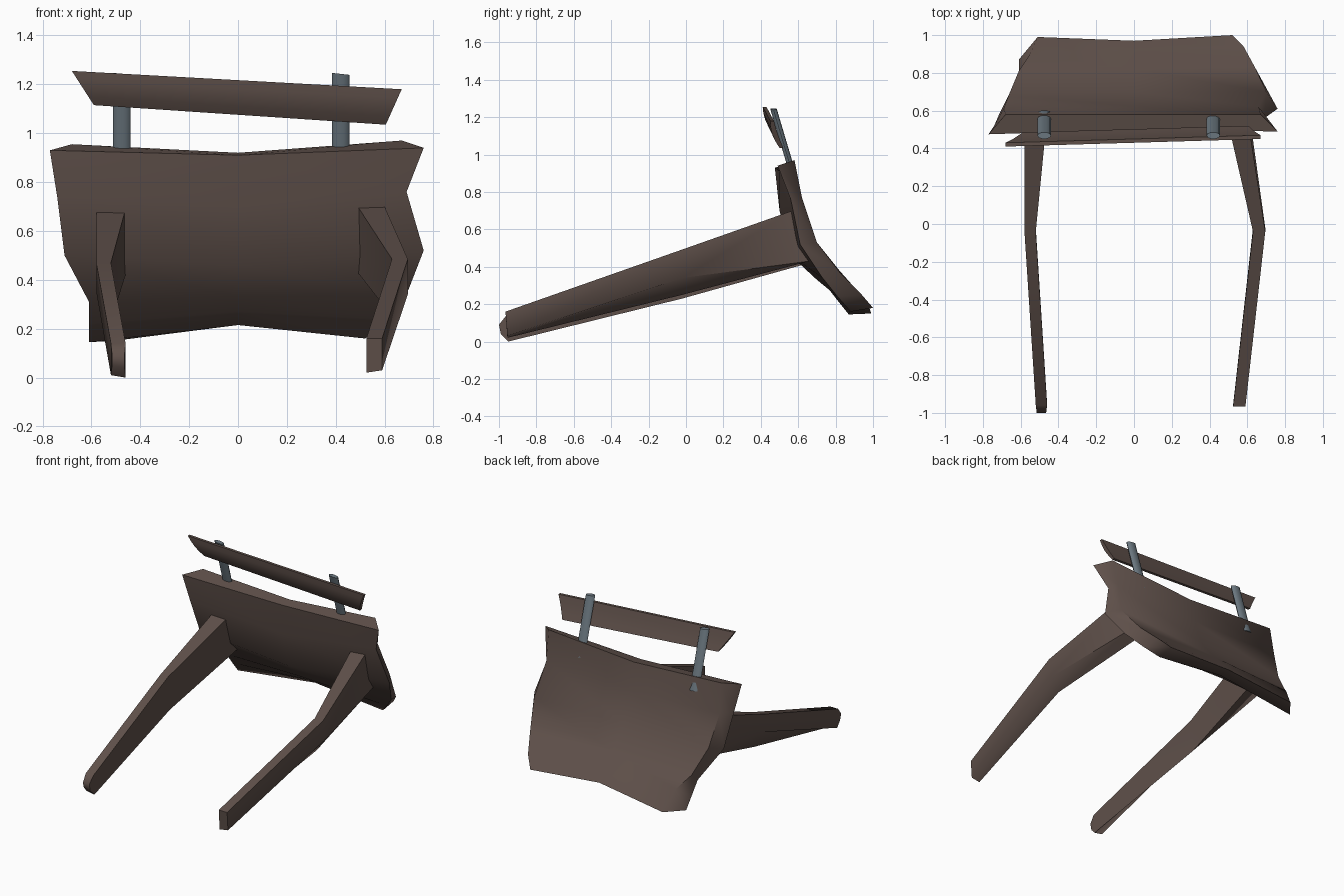
import bpy
import bmesh
import math
from mathutils import Vector

default_cube = bpy.data.objects.get("Cube")
if default_cube:
    bpy.data.objects.remove(default_cube, do_unlink=True)


def make_material(name, color):
    mat = bpy.data.materials.new(name)
    mat.use_nodes = True
    mat.diffuse_color = color
    mat.node_tree.nodes["Principled BSDF"].inputs["Base Color"].default_value = color
    return mat


brown = make_material("dark brown", (0.115, 0.081, 0.069, 1))
steel = make_material("blue grey steel", (0.15, 0.19, 0.22, 1))


def finish(bm, name, mat, angle):
    """Turn a bmesh into a smooth shaded object that keeps its sharp edges."""
    bmesh.ops.recalc_face_normals(bm, faces=bm.faces)
    mesh = bpy.data.meshes.new(name)
    bm.to_mesh(mesh)
    bm.free()
    mesh.materials.append(mat)
    obj = bpy.data.objects.new(name, mesh)
    bpy.context.collection.objects.link(obj)
    bpy.ops.object.select_all(action="DESELECT")
    obj.select_set(True)
    bpy.context.view_layer.objects.active = obj
    bpy.ops.object.shade_smooth_by_angle(angle=math.radians(angle))
    return obj


def loft(name, rings, mat, angle):
    """Skin a row of closed cross-sections and cap both ends."""
    bm = bmesh.new()
    loops = [[bm.verts.new(point) for point in ring] for ring in rings]
    count = len(loops[0])
    for near, far in zip(loops, loops[1:]):
        for i in range(count):
            j = (i + 1) % count
            bm.faces.new((near[i], near[j], far[j], far[i]))
    bm.faces.new(loops[0])
    bm.faces.new(loops[-1])
    return finish(bm, name, mat, angle)


def slab(name, front_rows, back_rows, mat, angle):
    """Join a front and a back sheet of points, row by row, into a solid."""
    rings = [front + back[::-1] for front, back in zip(front_rows, back_rows)]
    return loft(name, rings, mat, angle)


# Bent main panel: rows run from the top edge down to the bottom lip
panel_front = [
    [(-.77, .475, .93), (0, .5, .91), (.76, .49, .94)],
    [(-.74, .52, .74), (0, .5, .7), (.69, .56, .76)],
    [(-.71, .59, .5), (0, .56, .46), (.76, .61, .52)],
    [(-.61, .74, .31), (0, .7, .33), (.69, .73, .34)],
    [(-.61, .81, .22), (0, .79, .27), (.6, .81, .24)],
    [(-.61, .87, .145), (0, .88, .215), (.52, .88, .16)],
]
panel_back = [
    [(-.68, .58, .955), (0, .58, .92), (.67, .58, .97)],
    [(-.69, .61, .75), (0, .62, .74), (.66, .62, .77)],
    [(-.66, .69, .53), (0, .7, .53), (.7, .7, .53)],
    [(-.61, .81, .37), (0, .82, .38), (.64, .83, .36)],
    [(-.55, .9, .29), (0, .925, .26), (.58, .94, .25)],
    [(-.51, .99, .15), (0, .97, .215), (.52, 1, .18)],
]
slab("main_panel", panel_front, panel_back, brown, 62)


# Tapered arms: each ring has an inner and outer edge, a depth and heights
def arm_ring(inner, outer, y_top, y_low, top, low_outer, low_inner):
    return [(inner, y_top, top), (outer, y_top, top),
            (outer, y_low, low_outer), (inner, y_low, low_inner)]


loft("left_arm", [
    arm_ring(.49, .60, .57, .66, .70, .43, .43),
    arm_ring(.63, .695, -.04, -.02, .485, .34, .25),
    arm_ring(.525, .59, -.965, -.955, .16, .03, .02),
], brown, 62)
loft("right_arm", [
    arm_ring(-.46, -.58, .57, .66, .69, .43, .42),
    arm_ring(-.52, -.58, -.04, -.02, .47, .35, .23),
    arm_ring(-.46, -.52, -.96, -.95, .14, .01, 0),
    arm_ring(-.465, -.515, -1, -.99, .09, .05, .04),
], brown, 62)


# Slanted top board with a bowed front and a flat back
board_ends = [((-.68, .41, 1.255), (-.59, .465, 1.115)),
              ((.67, .45, 1.18), (.605, .50, 1.035))]


def board_sheet(bow, shift, steps=4):
    rows = []
    for step in range(steps + 1):
        factor = step / steps
        push = Vector((0, shift - bow * math.sin(math.pi * factor), 0))
        rows.append([Vector(top).lerp(Vector(low), factor) + push
                     for top, low in board_ends])
    return rows


slab("top_board", board_sheet(.014, 0), board_sheet(.004, .02), brown, 35)


# Leaning steel posts that carry the board
def post(name, x, width, depth, foot, head, sides=10):
    rings = []
    for y, z in (foot, head):
        rings.append([(x + width * math.cos(math.tau * i / sides),
                       y + depth * math.sin(math.tau * i / sides),
                       z - .004 * math.cos(math.tau * i / sides))
                      for i in range(sides)])
    return loft(name, rings, steel, 50)


for side, x in (("left", .42), ("right", -.475)):
    post(side + "_post", x, .036, .018, (.585, .85), (.468, 1.243))
